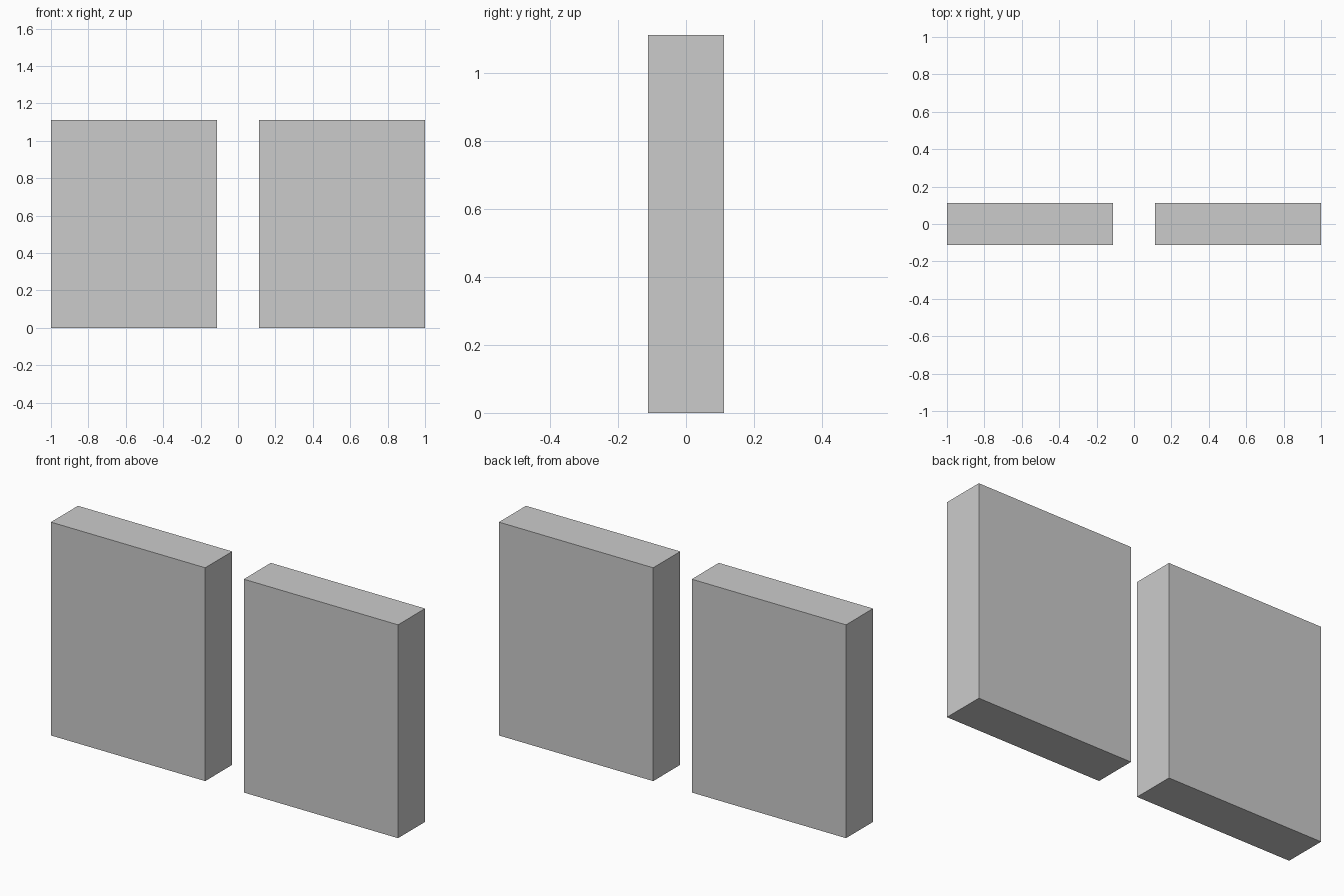
import bpy
import bmesh
from mathutils import Matrix, Vector

if "Cube" in bpy.data.objects:
    bpy.data.objects.remove(bpy.data.objects["Cube"])

U = 1 / 9                                # module: the model is 18 modules wide
WIDTH, DEPTH, HEIGHT = 8 * U, 2 * U, 10 * U
GAP = 2 * U


def add_slab(name, x):
    """Upright box standing on z = 0, centred on x."""
    bm = bmesh.new()
    bmesh.ops.create_cube(bm, size=1, matrix=Matrix.LocRotScale(
        Vector((0, 0, HEIGHT / 2)), None, Vector((WIDTH, DEPTH, HEIGHT))))
    mesh = bpy.data.meshes.new(name)
    bm.to_mesh(mesh)
    bm.free()
    obj = bpy.data.objects.new(name, mesh)
    obj.location.x = x
    bpy.context.collection.objects.link(obj)


# Two matching slabs either side of the central gap
for name, side in (("left_slab", -1), ("right_slab", 1)):
    add_slab(name, side * (GAP + WIDTH) / 2)
